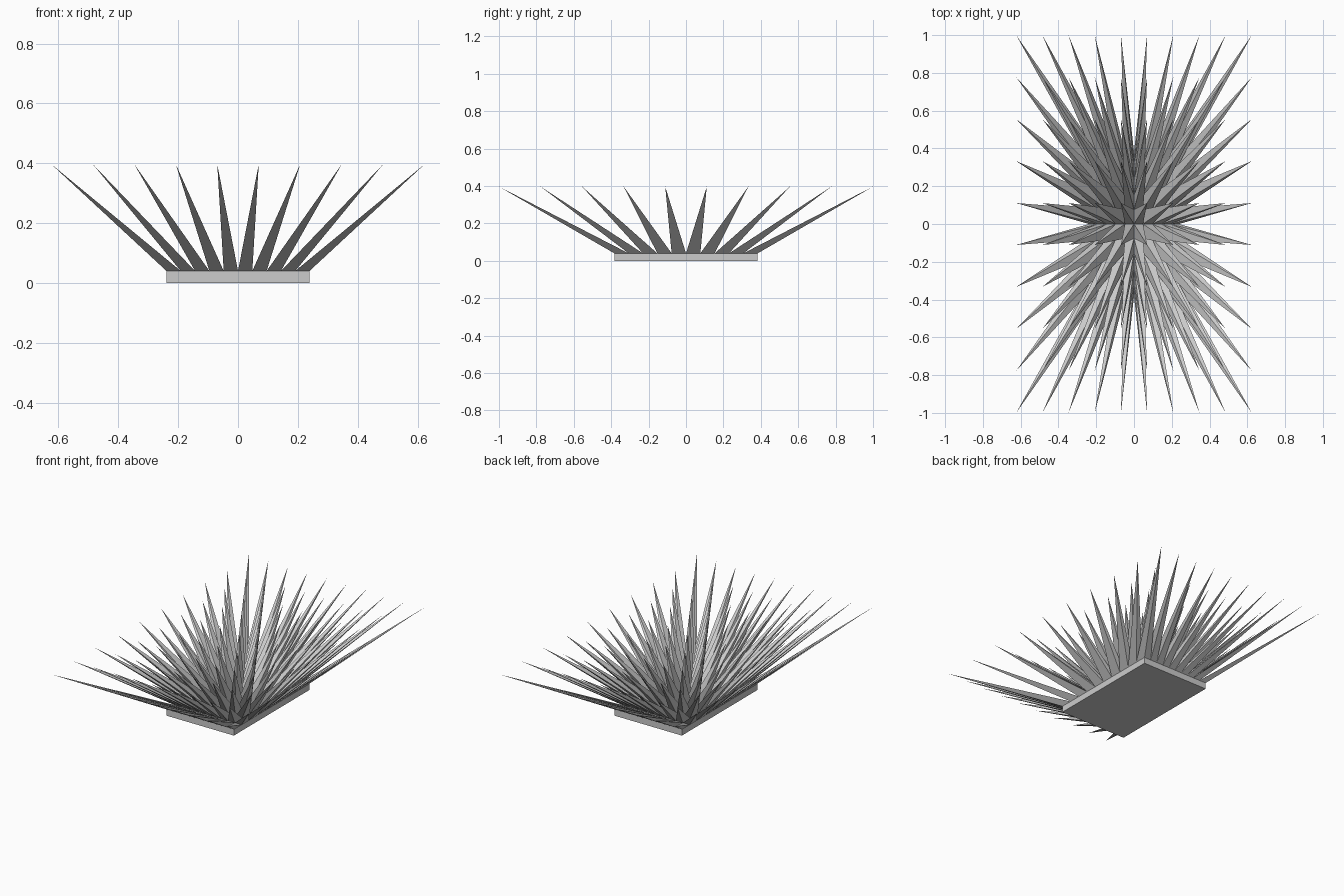
import bpy, bmesh
from mathutils import Matrix

if "Cube" in bpy.data.objects:
    bpy.data.objects.remove(bpy.data.objects["Cube"])

N = 10                      # spikes per side
HX, HY = 0.239, 0.383       # plate half sizes
PLATE_H, TIP_Z = 0.04, 0.397
SPREAD = 1.0 / (HY * (N - 1) / N)   # fans the outermost tips out to y = 1


def to_object(bm, name):
    mesh = bpy.data.meshes.new(name)
    bmesh.ops.recalc_face_normals(bm, faces=bm.faces)
    bm.to_mesh(mesh)
    bm.free()
    obj = bpy.data.objects.new(name, mesh)
    bpy.context.collection.objects.link(obj)
    return obj


# Flat base plate
bm = bmesh.new()
bmesh.ops.create_cube(bm, size=1, matrix=Matrix.Translation((0, 0, PLATE_H / 2))
                      @ Matrix.Diagonal((2 * HX, 2 * HY, PLATE_H, 1)))
# the spikes cover the whole top, so leave it open
bmesh.ops.delete(bm, geom=[f for f in bm.faces if f.normal.z > 0.9], context='FACES')
to_object(bm, "base_plate")

# Spikes: each grid cell is poked and its centre pulled up and outward
bm = bmesh.new()
bmesh.ops.create_grid(bm, x_segments=N, y_segments=N, size=1,
                      matrix=Matrix.Translation((0, 0, PLATE_H))
                      @ Matrix.Diagonal((HX, HY, 1, 1)))
tips = bmesh.ops.poke(bm, faces=bm.faces[:])["verts"]
for v in tips:
    v.co.x *= SPREAD
    v.co.y *= SPREAD
    v.co.z = TIP_Z
to_object(bm, "spikes")
